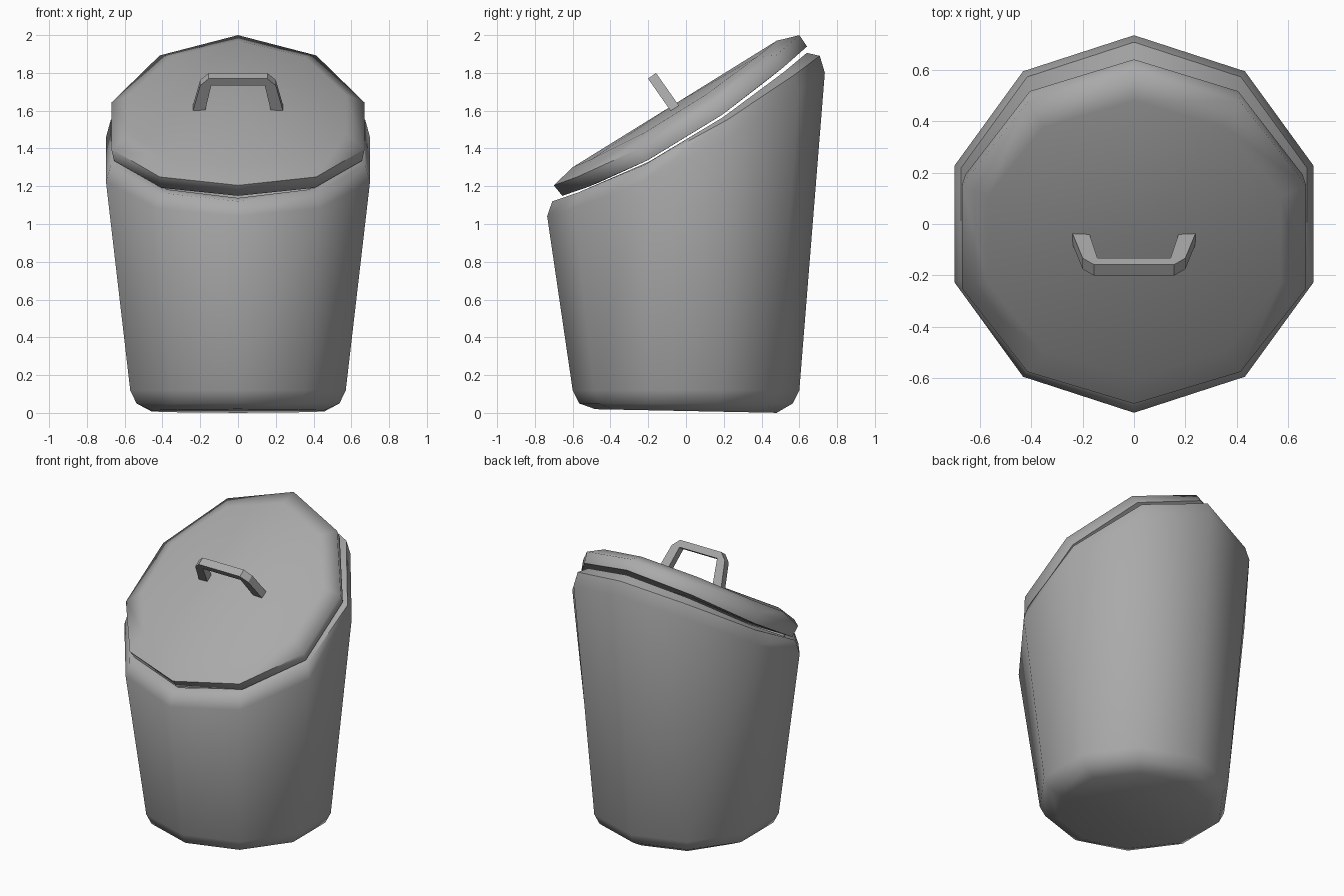
import bpy, bmesh, math
from mathutils import Vector

cube = bpy.data.objects.get("Cube")
if cube:
    bpy.data.objects.remove(cube, do_unlink=True)

SIDES = 10

grey = bpy.data.materials.new("bin grey")
grey.use_nodes = True
colour = (0.4, 0.4, 0.4, 1)
grey.diffuse_color = colour
grey.node_tree.nodes["Principled BSDF"].inputs["Base Color"].default_value = colour


def finish(name, bm, smooth_angle=None):
    bmesh.ops.recalc_face_normals(bm, faces=bm.faces)
    mesh = bpy.data.meshes.new(name)
    bm.to_mesh(mesh)
    bm.free()
    mesh.materials.append(grey)
    obj = bpy.data.objects.new(name, mesh)
    bpy.context.collection.objects.link(obj)
    if smooth_angle:
        bpy.ops.object.select_all(action='DESELECT')
        obj.select_set(True)
        bpy.context.view_layer.objects.active = obj
        bpy.ops.object.shade_smooth_by_angle(angle=math.radians(smooth_angle))
    return obj


def ring(bm, cy, rx, ry, height, slope, bow):
    """Ten-sided loop whose height follows a sloping, slightly bowed cut."""
    loop = []
    for i in range(SIDES):
        a = math.pi / 2 + math.tau * i / SIDES
        d = ry * math.sin(a)
        loop.append(bm.verts.new((rx * math.cos(a), cy + d,
                                  height + slope * d + bow * d * d)))
    return loop


def bridge(bm, loops):
    for lo, hi in zip(loops, loops[1:]):
        for i in range(SIDES):
            j = (i + 1) % SIDES
            bm.faces.new((lo[i], lo[j], hi[j], hi[i]))


# Bucket: rounded base, flared wall, rolled sloping rim, hollow inside
bm = bmesh.new()
sections = [
    (0.48, 0.01, -0.02, 0), (0.565, 0.05, 0, 0), (0.60, 0.12, 0, 0),
    (0.735, 1.333, 0.517, 0.163), (0.708, 1.425, 0.544, 0.16),
    (0.64, 1.44, 0.60, 0.20), (0.60, 1.34, 0.54, 0.16), (0.50, 0.12, 0, 0),
]
loops = [ring(bm, 0, r, r, z, s, b) for r, z, s, b in sections]
bridge(bm, loops)
bm.faces.new(loops[0])
bm.faces.new(loops[-1])
finish("bucket", bm, 60)

# Lid: shallow sloping dish with a chamfered edge
bm = bmesh.new()
loops = [
    ring(bm, -0.01, 0.60, 0.56, 1.448, 0.61, 0.23),
    ring(bm, -0.007, 0.69, 0.648, 1.448, 0.61, 0.23),
    ring(bm, -0.05, 0.705, 0.65, 1.511, 0.6115, 0.216),
    ring(bm, -0.06, 0.60, 0.54, 1.577, 0.62, 0.20),
]
bridge(bm, loops)
bm.faces.new(loops[0])
centre = bm.verts.new((0, -0.06, 1.635))
for i in range(SIDES):
    bm.faces.new((loops[-1][i], loops[-1][(i + 1) % SIDES], centre))
finish("lid", bm, 75)

# Handle: flat bracket standing square to the lid
bm = bmesh.new()
up = Vector((0, -0.574, 0.819))
across = Vector((0, 0.819, 0.574))
base = Vector((0, -0.068, 1.625))
half = [((0.24, -0.02), (0.175, -0.02)), ((0.20, 0.15), (0.142, 0.15)),
        ((0.155, 0.195), (0.135, 0.15))]
path = half + [((-o[0], o[1]), (-i[0], i[1])) for o, i in reversed(half)]
quads = []
for outer, inner in path:
    quads.append([bm.verts.new(base + Vector((x, 0, 0)) + up * h + across * w)
                  for (x, h), w in ((outer, -0.026), (outer, 0.026),
                                    (inner, 0.026), (inner, -0.026))])
for p, q in zip(quads, quads[1:]):
    for k in range(4):
        m = (k + 1) % 4
        bm.faces.new((p[k], p[m], q[m], q[k]))
bm.faces.new(quads[0])
bm.faces.new(quads[-1])
finish("lid_handle", bm)
